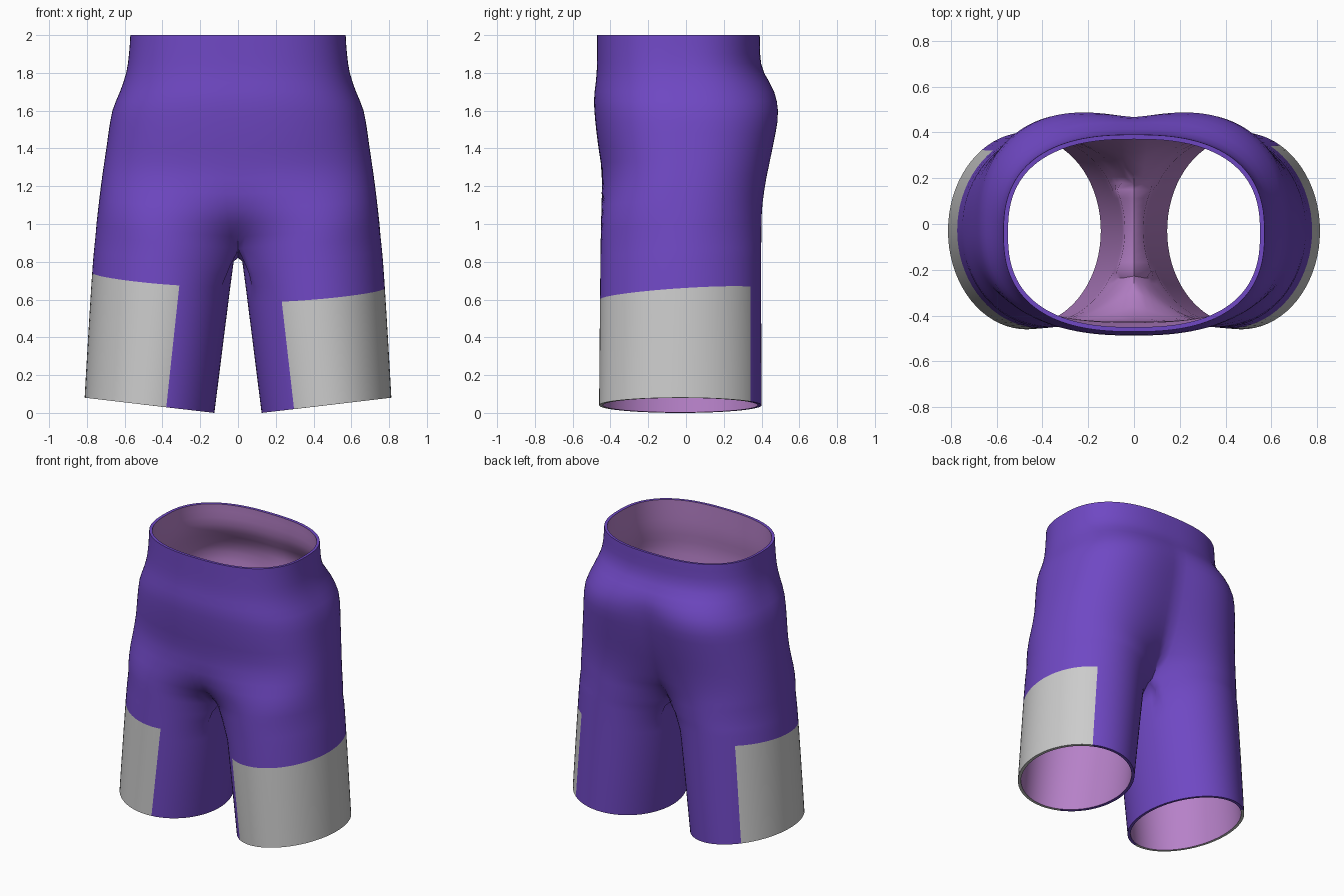
import bpy, bmesh
from math import sin, cos, radians

if "Cube" in bpy.data.objects:
    bpy.data.objects.remove(bpy.data.objects["Cube"])

# Profiles as (height, value) knots
OUTER = [(0.08, .812), (.74, .77), (1.0, .747), (1.2, .725), (1.4, .697), (1.6, .665),
         (1.7, .625), (1.8, .592), (1.9, .577), (2.0, .57)]
FRONT = [(0, -.46), (.6, -.455), (1.0, -.45), (1.28, -.447), (1.45, -.47), (1.65, -.487), (1.8, -.473), (2.0, -.47)]
BACK = [(0, .40), (1.0, .40), (1.2, .42), (1.4, .458), (1.58, .487), (1.7, .467), (1.83, .402), (2.0, .39)]
FRONT_FILL = [(.87, 0), (1.0, .55), (1.15, .9), (1.3, 1)]
BACK_FILL = [(.87, 0), (1.0, .4), (1.2, .65), (1.4, .75), (1.6, .8), (1.75, .95), (1.85, 1)]
PINCH = [(.66, 0), (.79, .5), (.87, 1)]
TILT = [(0, .117), (.58, .085), (.87, .08), (1.2, .03), (1.5, 0)]
TWIST = [(0, 0), (.58, .066), (.73, .066), (1.0, .02), (1.3, 0)]
LEG_ROWS = [0, .15, .3, .45, .58, .662, .73, .79, .87]
BODY_ROWS = [.93, 1.0, 1.08, 1.16, 1.24, 1.32, 1.4, 1.48, 1.54, 1.6, 1.65,
             1.7, 1.75, 1.8, 1.85, 1.9, 1.95, 1.985, 2.0]
CROTCH = len(LEG_ROWS) - 1
STEP, SPLIT = 5, 150


def curve(knots, z):
    """Smooth interpolation through the knots."""
    if z <= knots[0][0]:
        return knots[0][1]
    if z >= knots[-1][0]:
        return knots[-1][1]
    i = max(k for k in range(len(knots) - 1) if knots[k][0] <= z)

    def slope(k):
        a, b = knots[max(k - 1, 0)], knots[min(k + 1, len(knots) - 1)]
        return (b[1] - a[1]) / (b[0] - a[0])
    (z0, v0), (z1, v1) = knots[i], knots[i + 1]
    h = z1 - z0
    t = (z - z0) / h
    return (v0 * (1 + 2 * t) * (1 - t) ** 2 + slope(i) * h * t * (1 - t) ** 2
            + v1 * t * t * (3 - 2 * t) - slope(i + 1) * h * t * t * (1 - t))


def spow(v, p):
    return abs(v) ** p * (1 if v >= 0 else -1)


def ring(z, index):
    """One half ring: a leg ellipse that fills out into half of the hip section."""
    tilt = curve(TILT, z)
    xo = curve(OUTER, z + tilt * .6)
    xi = .125 - .13 * z if index < CROTCH else 0
    yf, yb = curve(FRONT, z), curve(BACK, z)
    ym, c, r = (yf + yb) / 2, (xo + xi) / 2, (xo - xi) / 2
    end = r * (1 + cos(radians(SPLIT))) + xi
    last = SPLIT if index > CROTCH else 355 - SPLIT
    pts = []
    for a in range(-SPLIT, last + 1, STEP):
        th = radians(a)
        x, y = c + r * cos(th), sin(th)
        if a > SPLIT:
            if index == CROTCH:
                x = 0
        else:
            u = radians(a * 90 / SPLIT)
            w = .5 + .5 * sin(u)
            t = curve(FRONT_FILL, z) * (1 - w) + curve(BACK_FILL, z) * w
            x -= end * curve(PINCH, z) * max(0, (abs(a) - 90) / (SPLIT - 90)) ** 2
            x = x * (1 - t) + xo * max(cos(u), 0) ** .8 * t
            y = y * (1 - t) + spow(sin(u), .8) * t
            if abs(a) == SPLIT and index >= CROTCH:
                x = 0
        pts.append([x, y])
    lo, hi = -min(p[1] for p in pts), max(p[1] for p in pts)
    out = []
    for k, (x, y) in enumerate(pts):
        y = ym + (y / lo * (ym - yf) if y < 0 else y / hi * (yb - ym))
        zz = z + tilt * (x - .125 if index < CROTCH else x) + curve(TWIST, z) * (y + .4)
        if index == CROTCH:
            zz = z + tilt * x
            if -SPLIT + k * STEP > SPLIT:
                zz = .82 + .05 * min(1, ((y - ym) / .215) ** 2)
        out.append((x, y, zz))
    return out


def material(name, rgb):
    m = bpy.data.materials.new(name)
    m.diffuse_color = (*rgb, 1)
    m.use_nodes = True
    m.node_tree.nodes["Principled BSDF"].inputs["Base Color"].default_value = m.diffuse_color
    return m


# Shorts shell: both halves, with a grey panel on each outer leg
bm = bmesh.new()
rings = [ring(z, i) for i, z in enumerate(LEG_ROWS + BODY_ROWS)]
# side, panel front angle, panel back angle, panel rows
for side, a0, a1, rows in ((1, -120, 60, 4), (-1, -105, 55, 5)):
    grid = [[bm.verts.new((side * x, y, z)) for x, y, z in r] for r in rings]
    for j in range(len(grid) - 1):
        closed = j < CROTCH
        n = len(grid[j]) if closed else 2 * SPLIT // STEP
        for i in range(n):
            k = (i + 1) % len(grid[j]) if closed else i + 1
            quad = [grid[j][i], grid[j][k], grid[j + 1][k], grid[j + 1][i]]
            f = bm.faces.new(quad[::side])
            f.material_index = int(j < rows and a0 <= -SPLIT + i * STEP < a1)
bmesh.ops.remove_doubles(bm, verts=bm.verts[:], dist=.0002)
mesh = bpy.data.meshes.new("shorts")
bm.to_mesh(mesh)
bm.free()
shorts = bpy.data.objects.new("shorts", mesh)
bpy.context.collection.objects.link(shorts)
mesh.materials.append(material("purple_fabric", (.16, .065, .55)))
mesh.materials.append(None)
mesh.materials.append(material("pink_lining", (.47, .22, .58)))

# Fabric thickness with pink lining
solid = shorts.modifiers.new("thickness", 'SOLIDIFY')
solid.thickness = .02
solid.offset = -1
solid.material_offset = 2
bpy.context.view_layer.objects.active = shorts
shorts.select_set(True)
bpy.ops.object.modifier_apply(modifier=solid.name)
bpy.ops.object.shade_smooth_by_angle(angle=radians(50))
